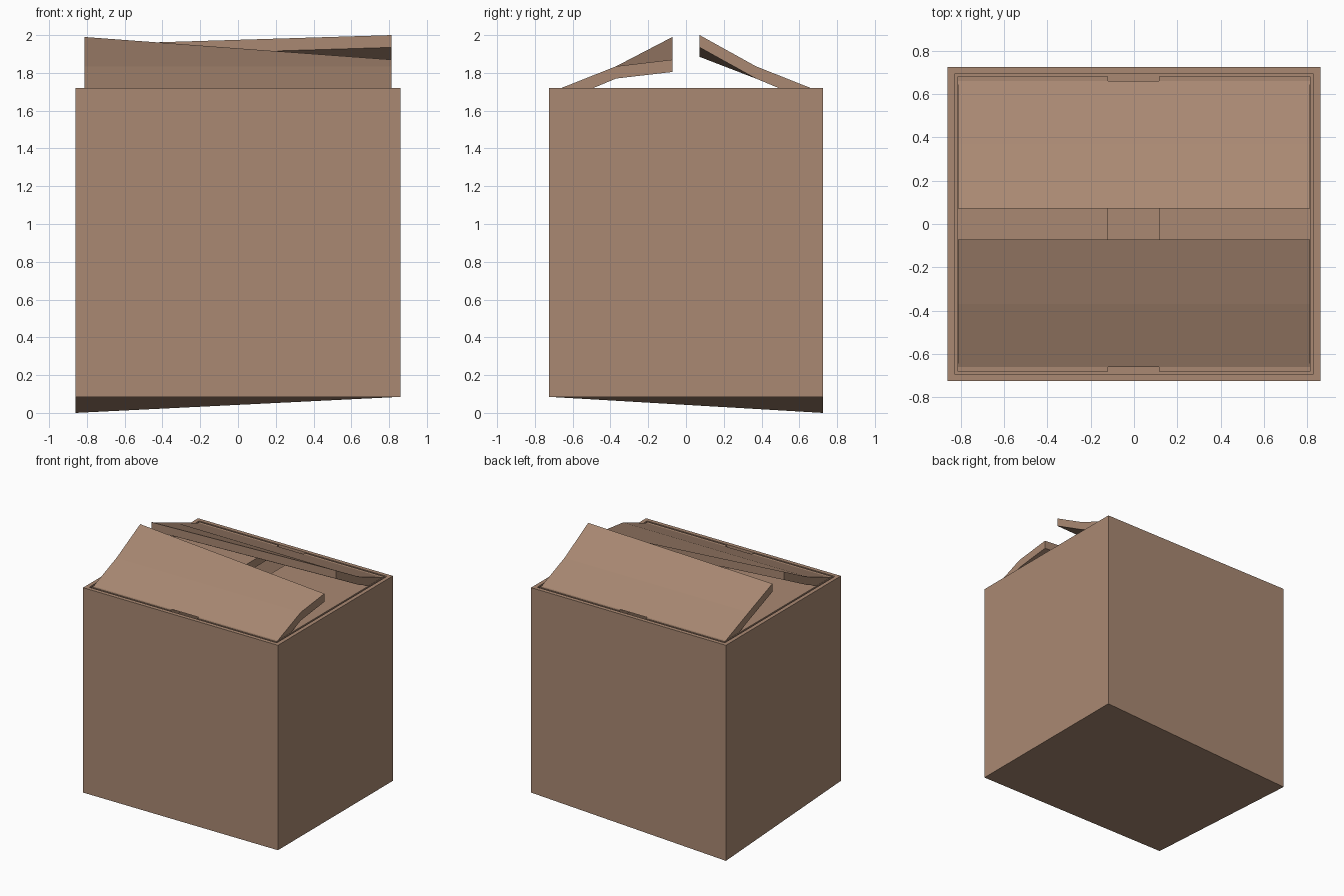
import bpy, bmesh
from mathutils import Vector

if "Cube" in bpy.data.objects:
    bpy.data.objects.remove(bpy.data.objects["Cube"])

W, D, TOP, BASE = 0.86, 0.725, 1.72, 0.085   # half width, half depth, top and base heights
WALL = 0.045

card = bpy.data.materials.new("cardboard_brown")
card.diffuse_color = (0.40, 0.25, 0.17, 1)
card.use_nodes = True
card.node_tree.nodes["Principled BSDF"].inputs["Base Color"].default_value = card.diffuse_color


def make_object(name, bm):
    bmesh.ops.recalc_face_normals(bm, faces=bm.faces)
    mesh = bpy.data.meshes.new(name)
    bm.to_mesh(mesh)
    bm.free()
    mesh.materials.append(card)
    obj = bpy.data.objects.new(name, mesh)
    bpy.context.collection.objects.link(obj)
    return obj


def box(x0, x1, y0, y1, z0, z1):
    bm = bmesh.new()
    bmesh.ops.create_cube(bm, size=1)
    for v in bm.verts:
        v.co = Vector((x1 if v.co.x > 0 else x0,
                       y1 if v.co.y > 0 else y0,
                       z1 if v.co.z > 0 else z0))
    return bm


# Hollow box body with one sagging bottom corner
bm = box(-W, W, -D, D, BASE, TOP)
for v in bm.verts:
    if v.co.x < 0 and v.co.y > 0 and v.co.z < 1:
        v.co.z = 0
top = max(bm.faces, key=lambda f: f.calc_center_median().z)
bmesh.ops.inset_region(bm, faces=[top], thickness=WALL)
floor = bmesh.ops.extrude_face_region(bm, geom=[top])
bmesh.ops.delete(bm, geom=[top], context='FACES')
for v in floor["geom"]:
    if isinstance(v, bmesh.types.BMVert):
        v.co.z = BASE + WALL
make_object("box_body", bm)

# Closed side flaps lying flush with the rim, with a gap between them
for name, x0, x1 in (("left_flap", -W + WALL, -0.12), ("right_flap", 0.115, W - WALL)):
    make_object(name, box(x0, x1, -D + WALL, D - WALL, TOP - 0.065, TOP))


def open_flap(name, side, left_tip, right_tip):
    """Bent, slightly twisted flap; tips are the top heights of its free edge."""
    bm = bmesh.new()
    rings = []
    for x, tip in ((-0.813, left_tip), (0.813, right_tip)):
        profile = [(0.66, TOP), (0.37, 1.835), (0.072, tip),
                   (0.072, tip - 0.065), (0.37, 1.77), (0.49, TOP)]
        rings.append([bm.verts.new((x, side * y, z)) for y, z in profile])
    a, b = rings
    bm.faces.new(a)
    bm.faces.new(b)
    for i in range(6):
        j = (i + 1) % 6
        bm.faces.new((a[i], a[j], b[j], b[i]))
    make_object(name, bm)


# Raised front and back flaps
open_flap("front_flap", -1, 1.99, 1.87)
open_flap("back_flap", 1, 1.95, 2.0)
